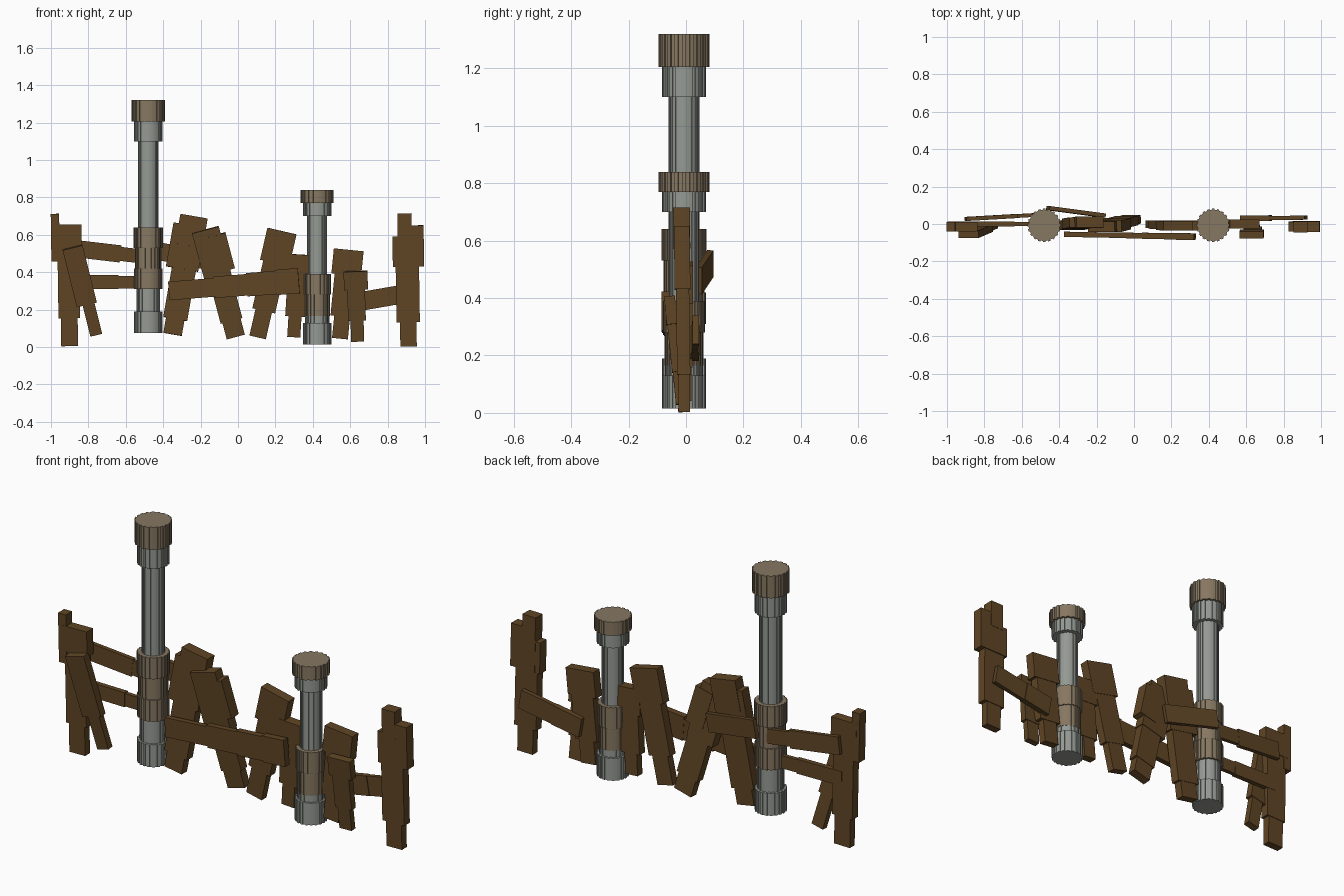
import bpy, bmesh
from math import sin, cos, pi
from mathutils import Vector, Matrix


def material(name, rgb):
    m = bpy.data.materials.new(name)
    m.diffuse_color = (*rgb, 1)
    return m


WOOD = material("dark_wood", (0.115, 0.06, 0.018))
STONE = material("grey_stone", (0.30, 0.32, 0.29))
TAN = material("tan_binding", (0.24, 0.185, 0.12))


def add_object(name, bm, mat):
    bmesh.ops.recalc_face_normals(bm, faces=bm.faces[:])
    me = bpy.data.meshes.new(name)
    bm.to_mesh(me)
    bm.free()
    me.materials.append(mat)
    ob = bpy.data.objects.new(name, me)
    bpy.context.collection.objects.link(ob)


def drum(name, x, y, z0, z1, r, mat, teeth=20):
    """Ribbed cylinder with square flutes."""
    bm = bmesh.new()
    ring = []
    for i in range(teeth):
        for f, k in ((0, 1), (0.5, 1), (0.5, 0.94), (1, 0.94)):
            a = 2 * pi * (i + f - 0.25) / teeth
            ring.append(bm.verts.new((x + r * k * cos(a), y + r * k * sin(a), z0)))
    face = bm.faces.new(ring)
    top = bmesh.ops.extrude_face_region(bm, geom=[face])["geom"]
    bmesh.ops.translate(bm, vec=(0, 0, z1 - z0),
                        verts=[v for v in top if isinstance(v, bmesh.types.BMVert)])
    if face not in bm.faces[:]:
        bm.faces.new(ring)
    add_object(name, bm, mat)


def plank(name, start, end, parts):
    """Board from start to end, made of overlapping boxes.
    Each part: (from, to, width, thickness, sideways shift)."""
    a, b = Vector(start), Vector(end)
    length = (b - a).length
    up = (b - a).normalized()
    side = Vector((0, 1, 0)).cross(up).normalized()
    depth = up.cross(side)
    rot = Matrix((side, depth, up)).transposed().to_4x4()
    bm = bmesh.new()
    for t0, t1, w, th, shift in parts:
        mid = a.lerp(b, (t0 + t1) / 2) + side * shift
        bmesh.ops.create_cube(bm, size=1, matrix=Matrix.Translation(mid) @ rot
                              @ Matrix.Diagonal((w, th, (t1 - t0) * length, 1)))
    add_object(name, bm, WOOD)


# Stone pillars with bindings and caps: (bottom, top, radius, material, part)
tall = [(0.075, 0.19, 0.077, STONE, "base"), (0.19, 0.31, 0.064, STONE, "lower_shaft"),
        (0.31, 0.42, 0.077, TAN, "lower_band"), (0.42, 0.53, 0.071, TAN, "middle_band"),
        (0.53, 0.64, 0.078, TAN, "upper_band"), (0.64, 1.10, 0.055, STONE, "shaft"),
        (1.10, 1.205, 0.077, STONE, "collar"), (1.205, 1.32, 0.089, TAN, "cap")]
short = [(0.015, 0.13, 0.077, STONE, "base"), (0.13, 0.165, 0.066, STONE, "lower_shaft"),
         (0.165, 0.28, 0.068, TAN, "lower_band"), (0.28, 0.39, 0.074, TAN, "upper_band"),
         (0.39, 0.70, 0.053, STONE, "shaft"), (0.70, 0.77, 0.077, STONE, "collar"),
         (0.77, 0.84, 0.089, TAN, "cap")]
for label, x, sections in (("tall_pillar", -0.48, tall), ("short_pillar", 0.423, short)):
    for z0, z1, r, mat, part in sections:
        drum(f"{label}_{part}", x, -0.007, z0, z1, r, mat)

# End posts
plank("left_post", (-0.9, -0.008, 0.005), (-0.91, -0.015, 0.655), [
    (0, 0.6, 0.09, 0.04, 0), (0.23, 0.81, 0.115, 0.046, 0), (0.8, 1, 0.145, 0.052, 0),
    (0.7, 1.09, 0.045, 0.05, -0.068)])
plank("right_post", (0.912, -0.006, 0.003), (0.902, -0.015, 0.65), [
    (0, 0.5, 0.088, 0.04, 0), (0.2, 0.75, 0.125, 0.046, 0), (0.66, 0.91, 0.155, 0.052, 0),
    (0.66, 1, 0.14, 0.055, 0.02), (0.88, 1.1, 0.075, 0.058, -0.012)])
plank("left_brace", (-0.758, -0.005, 0.065), (-0.875, -0.055, 0.535), [
    (0, 0.9, 0.065, 0.035, 0), (0.35, 1, 0.11, 0.04, -0.01)])

# Leaning pickets
plank("picket_1", (-0.35, -0.01, 0.068), (-0.24, 0.01, 0.7), [
    (0, 0.5, 0.1, 0.045, 0), (0.13, 0.75, 0.13, 0.05, 0),
    (0.55, 0.92, 0.175, 0.055, -0.01), (0.75, 1, 0.148, 0.06, 0.005)])
plank("picket_2", (-0.012, 0.025, 0.055), (-0.165, -0.015, 0.63), [
    (0, 0.5, 0.1, 0.045, 0), (0.15, 0.8, 0.12, 0.05, 0),
    (0.5, 1, 0.148, 0.055, -0.01), (0.6, 0.93, 0.1, 0.06, 0.04)])
plank("picket_3", (0.105, 0.0, 0.052), (0.235, -0.01, 0.62), [
    (0, 0.5, 0.09, 0.04, 0), (0.25, 0.85, 0.125, 0.045, 0), (0.7, 1, 0.16, 0.05, 0)])
plank("picket_4", (0.298, 0.0, 0.053), (0.325, -0.01, 0.495), [
    (0, 0.6, 0.07, 0.04, 0), (0.25, 0.9, 0.105, 0.045, 0), (0.7, 1, 0.135, 0.05, 0)])
plank("picket_5", (0.545, 0.0, 0.045), (0.592, 0.0, 0.52), [
    (0, 0.5, 0.085, 0.04, 0), (0.25, 0.85, 0.125, 0.045, 0), (0.72, 1, 0.16, 0.05, 0)])
plank("picket_6", (0.64, -0.02, 0.03), (0.628, -0.058, 0.405), [
    (0, 0.5, 0.07, 0.03, 0), (0.3, 0.85, 0.095, 0.034, 0), (0.74, 1, 0.128, 0.038, 0)])

# Horizontal rails
plank("front_rail", (-0.37, -0.055, 0.3), (0.325, -0.068, 0.355), [
    (0, 0.45, 0.1, 0.028, 0), (0.35, 0.6, 0.115, 0.03, 0),
    (0.6, 0.86, 0.125, 0.033, 0), (0.82, 1, 0.135, 0.036, 0)])
plank("left_upper_rail", (-0.9, 0.027, 0.53), (-0.5, 0.05, 0.483), [
    (0, 0.68, 0.092, 0.022, 0), (0.6, 1, 0.075, 0.02, 0)])
plank("left_lower_rail", (-0.9, 0.0, 0.35), (-0.48, 0.0, 0.345), [
    (0, 0.62, 0.075, 0.026, 0), (0.55, 1, 0.066, 0.022, 0)])
plank("back_rail", (-0.46, 0.085, 0.52), (-0.16, 0.045, 0.46), [
    (0, 1, 0.095, 0.022, 0)])
plank("right_rail", (0.575, 0.03, 0.23), (0.92, 0.034, 0.29), [
    (0, 0.45, 0.1, 0.03, 0), (0.35, 1, 0.1, 0.022, 0)])
